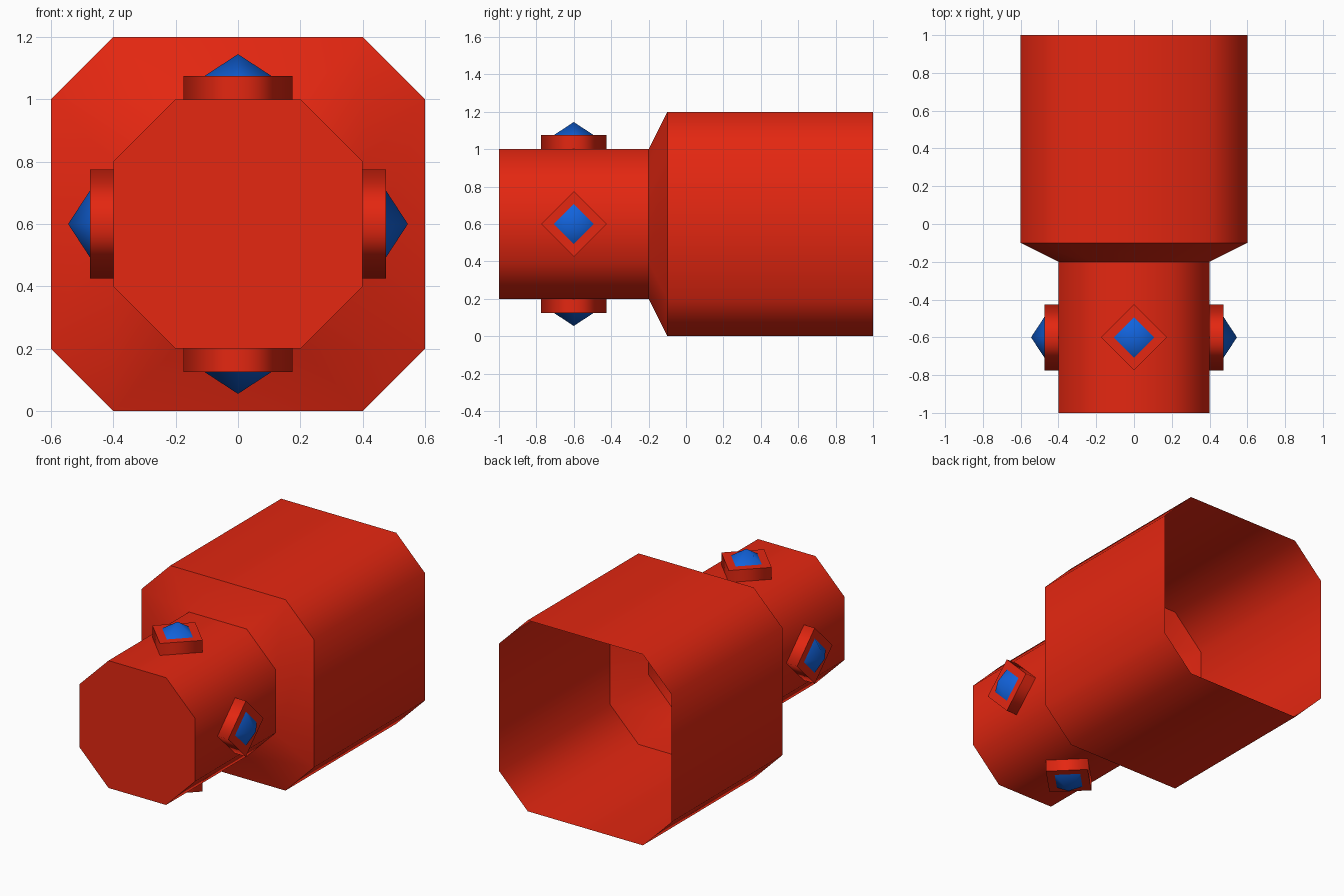
import bpy, bmesh, math
from mathutils import Matrix, Vector

cube = bpy.data.objects.get("Cube")
if cube:
    bpy.data.objects.remove(cube, do_unlink=True)


def material(name, color):
    m = bpy.data.materials.new(name)
    m.use_nodes = True
    m.diffuse_color = color
    m.node_tree.nodes["Principled BSDF"].inputs["Base Color"].default_value = color
    return m


red = material("red paint", (0.78, 0.02, 0.0055, 1))
blue = material("blue glass", (0.006, 0.125, 0.72, 1))

AXIS_HEIGHT = 0.6


def octagon(wide, narrow, y):
    """Chamfered square across the y axis."""
    corners = []
    for k in range(4):
        turn = Matrix.Rotation(k * math.pi / 2, 3, 'Y')
        corners += [turn @ Vector((wide, y, narrow)), turn @ Vector((wide, y, -narrow))]
    return corners


def diamond(radius, z):
    return [Vector((radius * x, radius * y, z))
            for x, y in ((1, 0), (0, 1), (-1, 0), (0, -1))]


def loft(name, rings, mat, placement, cap=False, tip=None):
    """Smooth bands between rings, with a crisp edge at every ring."""
    bm = bmesh.new()
    loops = [[bm.verts.new(p) for p in ring] for ring in rings]
    n = len(rings[0])
    for a, b in zip(loops, loops[1:]):
        for i in range(n):
            j = (i + 1) % n
            bm.faces.new((a[i], a[j], b[j], b[i])).smooth = True
    if cap:
        bm.faces.new(loops[-1])
    if tip:
        apex = bm.verts.new(tip)
        for i in range(n):
            bm.faces.new((loops[-1][i], loops[-1][(i + 1) % n], apex)).smooth = True
    for loop in loops:
        for i in range(n):
            bm.edges.get((loop[i], loop[(i + 1) % n])).smooth = False
    bmesh.ops.recalc_face_normals(bm, faces=bm.faces)
    mesh = bpy.data.meshes.new(name)
    bm.to_mesh(mesh)
    bm.free()
    mesh.materials.append(mat)
    obj = bpy.data.objects.new(name, mesh)
    obj.matrix_world = placement
    bpy.context.collection.objects.link(obj)
    return obj


# Hollow body: open rear barrel, sloped shoulder, narrow neck with closed front
center = Matrix.Translation((0, 0, AXIS_HEIGHT))
loft("body_shell",
     [octagon(0.6, 0.4, 1), octagon(0.6, 0.4, -0.1),
      octagon(0.4, 0.2, -0.2), octagon(0.4, 0.2, -1)],
     red, center, cap=True)

# Four diamond mounts with pointed lamps around the neck
for k, side in enumerate(("top", "left", "bottom", "right")):
    place = (center @ Matrix.Rotation(k * math.pi / 2, 4, 'Y')
             @ Matrix.Translation((0, -0.6, 0)))
    loft(side + "_lamp_mount", [diamond(0.175, 0.4), diamond(0.175, 0.475)],
         red, place, cap=True)
    loft(side + "_lamp", [diamond(0.107, 0.475)], blue, place, tip=(0, 0, 0.545))
